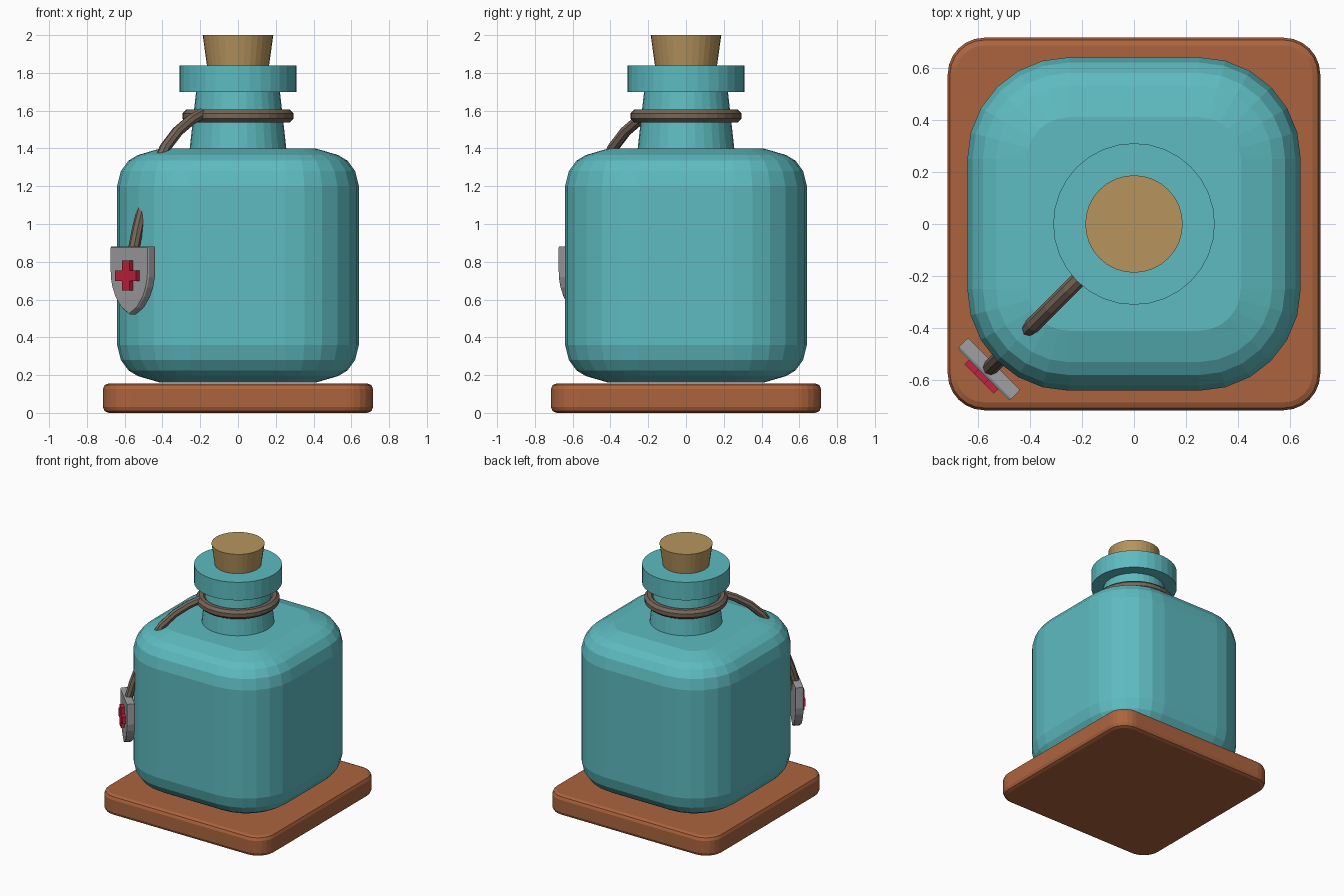
import bpy, bmesh, math
from mathutils import Vector, Matrix

if "Cube" in bpy.data.objects:
    bpy.data.objects.remove(bpy.data.objects["Cube"])


def mat(name, r, g, b):
    m = bpy.data.materials.new(name)
    lin = [((c / 255 + 0.055) / 1.055) ** 2.4 for c in (r, g, b)]
    m.diffuse_color = (*lin, 1)
    m.use_nodes = True
    m.node_tree.nodes["Principled BSDF"].inputs["Base Color"].default_value = m.diffuse_color
    return m


TEAL = mat("teal_glass", 93, 187, 192)
CORK = mat("cork", 183, 149, 94)
WOOD = mat("brown_wood", 172, 100, 62)
ROPE = mat("rope_brown", 118, 102, 88)
GREY = mat("shield_grey", 160, 160, 164)
RED = mat("cross_red", 196, 34, 62)


def finish(name, bm, material):
    bmesh.ops.recalc_face_normals(bm, faces=bm.faces[:])
    me = bpy.data.meshes.new(name)
    bm.to_mesh(me)
    bm.free()
    me.materials.append(material)
    ob = bpy.data.objects.new(name, me)
    bpy.context.collection.objects.link(ob)
    return ob


def loft(name, rings, material):
    """Skin a stack of closed rings and cap both ends."""
    bm = bmesh.new()
    vs = [[bm.verts.new(p) for p in ring] for ring in rings]
    n = len(vs[0])
    for a, b in zip(vs, vs[1:]):
        for i in range(n):
            j = (i + 1) % n
            bm.faces.new((a[i], a[j], b[j], b[i]))
    bm.faces.new(vs[0][::-1])
    bm.faces.new(vs[-1])
    return finish(name, bm, material)


def square_ring(w, r, z, seg):
    pts = []
    for q, (sx, sy) in enumerate(((1, 1), (-1, 1), (-1, -1), (1, -1))):
        for k in range(seg + 1):
            a = (q + k / seg) * math.pi / 2
            pts.append((sx * (w - r) + r * math.cos(a), sy * (w - r) + r * math.sin(a), z))
    return pts


def circle_ring(r, z, n=32):
    return [(r * math.cos(2 * math.pi * i / n), r * math.sin(2 * math.pi * i / n), z) for i in range(n)]


# wooden base
loft("base", [square_ring(0.715 - d, 0.14 - d, z, 6) for z, d in
              ((0, 0.03), (0.009, 0.009), (0.03, 0), (0.126, 0), (0.147, 0.009), (0.156, 0.03))], WOOD)

# rounded square bottle body
half = ((0.0, 0.23), (0.035, 0.11), (0.065, 0.06), (0.12, 0.02), (0.2, 0.0))
prof = [(0.16 + h, d) for h, d in half] + [(1.4 - h, d) for h, d in reversed(half)]
loft("bottle_body", [square_ring(0.64 - d, 0.39 - d, z, 6) for z, d in prof], TEAL)

# neck with collar, and the cork
loft("bottle_neck", [circle_ring(r, z) for r, z in
                     ((0.258, 1.38), (0.222, 1.70), (0.31, 1.70), (0.31, 1.84))], TEAL)
loft("cork", [circle_ring(0.163, 1.83), circle_ring(0.187, 2.0)], CORK)

# rope loop round the neck
bm = bmesh.new()
N, M = 32, 8
grid = [[bm.verts.new(((0.259 + 0.037 * math.cos(b)) * math.cos(a),
                       (0.259 + 0.037 * math.cos(b)) * math.sin(a),
                       1.572 + 0.037 * math.sin(b)))
         for b in (2 * math.pi * (j + 0.5) / M for j in range(M))]
        for a in (2 * math.pi * i / N for i in range(N))]
for i in range(N):
    for j in range(M):
        k, l = (i + 1) % N, (j + 1) % M
        bm.faces.new((grid[i][j], grid[k][j], grid[k][l], grid[i][l]))
finish("rope_loop", bm, ROPE)

# rope strand running down the corner to the shield
path = [Vector((-d, -d, z)) for d, z in
        ((0.19, 1.585), (0.25, 1.55), (0.32, 1.49), (0.385, 1.405), (0.44, 1.28),
         (0.49, 1.14), (0.53, 0.98), (0.55, 0.88), (0.555, 0.80))]
side = Vector((1, -1, 0)).normalized()
rings = []
for i, p in enumerate(path):
    t = (path[min(i + 1, len(path) - 1)] - path[max(i - 1, 0)]).normalized()
    up = side.cross(t)
    rings.append([p + 0.03 * (side * math.cos(a) + up * math.sin(a))
                  for a in (2 * math.pi * k / 8 for k in range(8))])
loft("rope_strand", rings, ROPE)

# shield and cross plates, facing outward along the corner diagonal
out = Vector((-1, -1, 0)).normalized()


def plate(name, outline, near, far, chamfer, material):
    s = math.sqrt(2)
    c = sum((Vector(p) for p in outline), Vector((0, 0))) / len(outline)

    def ring(d, inset):
        res = []
        for p in outline:
            v = Vector(p)
            v = v + (c - v).normalized() * inset
            res.append(out * d * s + side * v.x + Vector((0, 0, v.y)))
        return res
    if chamfer:
        layers = [(near, chamfer), (near + chamfer, 0), (far - chamfer, 0), (far, chamfer)]
    else:
        layers = [(near, 0), (far, 0)]
    return loft(name, [ring(d, i) for d, i in layers], material)


right = [(0.142, 0.88), (0.142, 0.72), (0.13, 0.665), (0.105, 0.61), (0.06, 0.555)]
plate("shield", right + [(0, 0.52)] + [(-x, z) for x, z in reversed(right)], 0.537, 0.577, 0.006, GREY)

a, b, zc = 0.028, 0.079, 0.727
cross = [(a, b), (a, a), (b, a), (b, -a), (a, -b), (-a, -b)]
cross = [(a, b), (a, a), (b, a), (b, -a), (a, -a), (a, -b),
         (-a, -b), (-a, -a), (-b, -a), (-b, a), (-a, a), (-a, b)]
plate("cross", [(x, z + zc) for x, z in cross], 0.57, 0.595, 0, RED)
